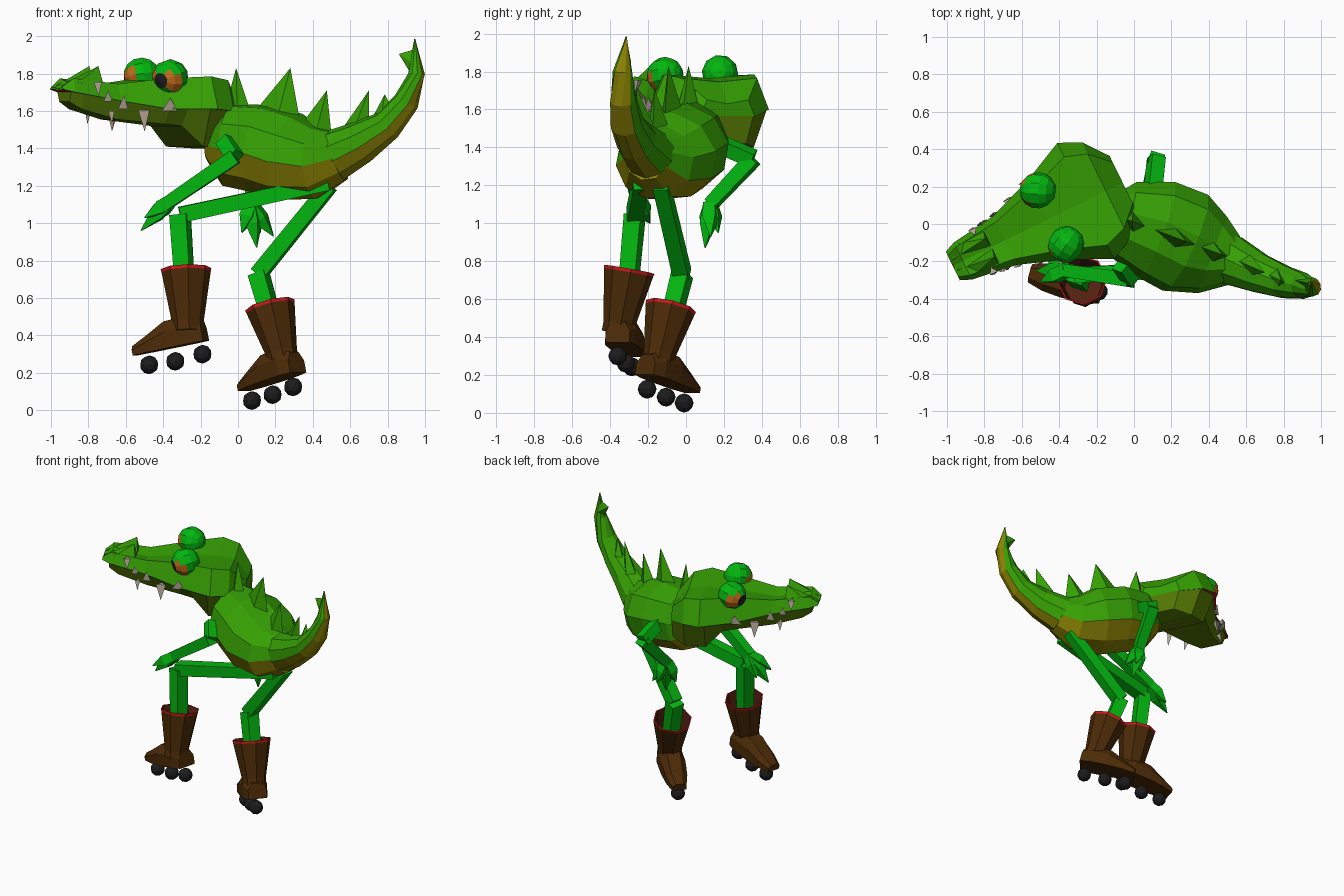
import bpy, bmesh, math
from mathutils import Vector as V

if "Cube" in bpy.data.objects:
    bpy.data.objects.remove(bpy.data.objects["Cube"])

COLOURS = {
    "skin_green": (0.036, 0.35, 0.001), "limb_green": (0.001, 0.47, 0.005),
    "jaw_olive": (0.085, 0.185, 0.001), "belly_yellow": (0.27, 0.235, 0.001),
    "boot_brown": (0.072, 0.024, 0.002), "rim_red": (0.62, 0.01, 0.012),
    "wheel_black": (0.012, 0.012, 0.013), "iris_orange": (0.56, 0.15, 0.01),
    "tooth_ivory": (0.52, 0.45, 0.36), "boot_lining": (0.09, 0.017, 0.006)}
MATS = {}
for name, rgb in COLOURS.items():
    m = bpy.data.materials.new(name)
    m.use_nodes = True
    m.diffuse_color = (*rgb, 1)
    m.node_tree.nodes["Principled BSDF"].inputs["Base Color"].default_value = (*rgb, 1)
    MATS[name] = m


def finish(name, bm, mats):
    bmesh.ops.recalc_face_normals(bm, faces=bm.faces)
    me = bpy.data.meshes.new(name)
    bm.to_mesh(me)
    bm.free()
    for c in mats:
        me.materials.append(MATS[c])
    bpy.context.collection.objects.link(bpy.data.objects.new(name, me))


def skin(name, rings, mats, rule=lambda i, k: 0):
    """Bridge closed rings of points; rule(band, side) picks the material."""
    bm = bmesh.new()
    vs = [[bm.verts.new(p) for p in r] for r in rings]
    n = len(rings[0])
    for i in range(len(vs) - 1):
        for k in range(n):
            j = (k + 1) % n
            bm.faces.new((vs[i][k], vs[i][j], vs[i + 1][j], vs[i + 1][k])).material_index = rule(i, k)
    for end, band in ((0, -1), (-1, len(vs) - 1)):
        bm.faces.new(vs[end]).material_index = rule(band, n // 2)
    finish(name, bm, mats)


def loft(name, spine, mats, rule, n=10, roll=0):
    """Tube through (x, y, z, half width, half height) stations."""
    c = [V(s[:3]) for s in spine]
    rings = []
    for i, s in enumerate(spine):
        t = (c[min(i + 1, len(c) - 1)] - c[max(i - 1, 0)]).normalized()
        side = t.cross(V((0, 0, 1))).normalized()
        up = side.cross(t)
        a = [math.radians(90 + roll - 360 * k / n) for k in range(n)]
        rings.append([c[i] + side * s[3] * math.cos(q) + up * s[4] * math.sin(q) for q in a])
    skin(name, rings, mats, rule)


def hull(name, pts, mat):
    bm = bmesh.new()
    for p in pts:
        bm.verts.new(p)
    bmesh.ops.convex_hull(bm, input=bm.verts)
    finish(name, bm, [mat])


def disc(c, t, r, n):
    """Ring of n points round c, facing along t."""
    a = t.cross(V((0.3, 1, 0.1))).normalized()
    b = t.cross(a).normalized()
    ang = [2 * math.pi * (k + 0.5) / n for k in range(n)]
    return [c + (a * math.cos(g) + b * math.sin(g)) * r for g in ang]


def beam(name, p, q, r0, r1):
    """Tapered four-sided limb piece from p to q."""
    p, q = V(p), V(q)
    skin(name, [disc(p, (q - p).normalized(), r0, 4), disc(q, (q - p).normalized(), r1, 4)], ["limb_green"])


# Body and curled tail, yellow underneath
GY = ["skin_green", "belly_yellow"]
loft("body", [(-0.15, 0.05, 1.43, .10, .10), (-0.05, 0.02, 1.42, .215, .225),
              (.12, -.03, 1.40, .275, .24), (.275, -.10, 1.355, .285, .24),
              (.42, -.165, 1.325, .22, .20), (.54, -.20, 1.36, .13, .14)], GY,
     lambda i, k: int(3 <= k <= 6), roll=12)
loft("tail", [(.51, -.19, 1.36, .14, .14), (.66, -.26, 1.435, .11, .115),
              (.80, -.31, 1.525, .09, .085), (.90, -.33, 1.65, .072, .07),
              (.955, -.335, 1.80, .052, .045), (.945, -.315, 1.985, .004, .004)], GY,
     lambda i, k: int(3 <= k <= 5), roll=-2)

# Back spines: base start x, z and end x, z, then the peak x, z
SPINES = [(-.07, 1.61, .06, 1.62, -.01, 1.83), (.10, 1.61, .33, 1.555, .28, 1.83),
          (.34, 1.53, .50, 1.47, .475, 1.71), (.54, 1.48, .70, 1.53, .70, 1.71),
          (.70, 1.53, .83, 1.60, .785, 1.69)]
ridge = lambda x: 0.01 - 0.37 * x if x < .66 else -.24 - .5 * (x - .66)
for i, (a, za, b, zb, px, pz) in enumerate(SPINES):
    mid, z = (a + b) / 2, (za + zb) / 2
    hull(f"back_spine_{i}", [(a, ridge(a), za), (b, ridge(b), zb), (mid, ridge(mid) + .055, z),
                             (mid, ridge(mid) - .055, z), (px, ridge(px), pz)], "skin_green")
hull("tail_spine", [(.93, -.33, 1.79), (.945, -.32, 1.93), (.94, -.35, 1.85), (.94, -.29, 1.85),
                    (.86, -.30, 1.905)], "skin_green")


# Head frame: t runs to the snout, s runs to the far side
def head(t, s, z):
    return V((-.06 - .9 * t - .44 * s, .22 - .44 * t + .9 * s, z))


# Upper head: t, half width, seam height, top height
UPPER = [(0, .16, 1.56, 1.65), (.1, .29, 1.60, 1.765), (.22, .345, 1.61, 1.785), (.45, .235, 1.61, 1.775),
         (.7, .145, 1.655, 1.745), (.95, .11, 1.70, 1.775), (1.01, .085, 1.715, 1.73)]
skin("upper_head", [[head(t, w, b), head(t, .76 * w, h), head(t, 0, h - .02),
                     head(t, -.76 * w, h), head(t, -w, b)] for t, w, b, h in UPPER],
     ["skin_green", "rim_red"], lambda i, k: int(k == 4))
# Lower jaw, closed against the upper one
LOWER = [(0, .15, 1.565, 1.42), (.1, .28, 1.605, 1.40), (.25, .315, 1.613, 1.41), (.36, .265, 1.612, 1.52),
         (.45, .228, 1.612, 1.53), (.7, .14, 1.657, 1.555), (.9, .108, 1.693, 1.61), (.965, .085, 1.703, 1.65)]
skin("lower_jaw", [[head(t, w, b), head(t, .72 * w, h), head(t, -.72 * w, h), head(t, -w, b)]
                   for t, w, b, h in LOWER], ["jaw_olive"])


def jaw_width(t):
    for p, q in zip(UPPER, UPPER[1:]):
        if t <= q[0]:
            return p[1] + (q[1] - p[1]) * (t - p[0]) / (q[0] - p[0])


# Teeth on both sides: t, base height, tip height, half size
TEETH = [(.455, 1.60, 1.67, .048), (.585, 1.605, 1.49, .034), (.69, 1.61, 1.685, .03),
         (.755, 1.60, 1.53, .018), (.775, 1.65, 1.71, .026), (.83, 1.755, 1.68, .024)]
for i, (t, zb, zt, r) in enumerate(TEETH):
    for side, tag in ((1, "left"), (-1, "right")):
        s = side * (jaw_width(t) + .004)
        hull(f"tooth_{tag}_{i}", [head(t - r, s, zb), head(t + r, s, zb),
                                  head(t, s - side * .035, zb), head(t, s + side * .008, zt)], "tooth_ivory")

# Nostril wedges
for side, tag in ((1, "left"), (-1, "right")):
    hull(f"nostril_{tag}", [head(1.0, side * .03, 1.735), head(.78, side * .01, 1.74),
                            head(.78, side * .10, 1.74), head(.93, side * .095, 1.75),
                            head(.79, side * .055, 1.84)], "skin_green")

# Bulging eyes looking outward, pole along the gaze: centre and heading in degrees
for tag, c, heading in (("left", (-.515, .18, 1.79), 175), ("right", (-.363, -.11, 1.78), 235)):
    h = math.radians(heading)
    gaze = V((math.cos(h), math.sin(h), -.2)).normalized()
    bm = bmesh.new()
    bmesh.ops.create_uvsphere(bm, u_segments=10, v_segments=7, radius=.098)
    turn = V((0, 0, 1)).rotation_difference(gaze).to_matrix()
    bmesh.ops.rotate(bm, verts=bm.verts, cent=(0, 0, 0), matrix=turn)
    for f in bm.faces:
        n = f.calc_center_median().normalized()
        d = n.dot(gaze)
        f.material_index = 2 if d > .9 else 1 if d > .3 and -.62 < n.z < .3 else 0
    bmesh.ops.translate(bm, verts=bm.verts, vec=V(c))
    finish(f"eye_{tag}", bm, ["limb_green", "iris_orange", "wheel_black"])

# Arms and clawed hands
ARMS = {"right": [(-.07, -.22, 1.44), (-.015, -.30, 1.355), (-.36, -.25, 1.12),
                  [(-.52, -.25, .96), (-.50, -.31, 1.03), (-.46, -.19, 1.0)]],
        "left": [(.10, .17, 1.42), (.12, .355, 1.34), (.07, .13, 1.10),
                 [(.10, .10, .87), (.19, .13, .93), (.02, .09, .95), (.12, .17, .95)]]}
for tag, (sh, el, wr, tips) in ARMS.items():
    beam(f"upper_arm_{tag}", sh, el, .055, .055)
    beam(f"forearm_{tag}", el, wr, .055, .048)
    for i, tip in enumerate(tips):
        knuckle = V(wr).lerp(V(tip), .45)
        beam(f"palm_{tag}_{i}", wr, knuckle, .045, .05)
        beam(f"claw_{tag}_{i}", knuckle, tip, .05, .003)

# Legs
LEGS = {"right": [(.48, -.24, 1.215), (-.31, -.27, 1.045), (-.28, -.31, .60)],
        "left": [(.49, -.13, 1.20), (.11, -.02, .73), (.19, -.09, .45)]}
for tag, (hip, knee, ankle) in LEGS.items():
    beam(f"thigh_{tag}", hip, knee, .055, .06)
    beam(f"shin_{tag}", knee, ankle, .066, .06)

# Skate boots: heel, toe direction, ankle centre, rim centre, wheel centres
BOOTS = {"right": [(-.18, -.36, .37), (-.29, .075, -.06), (-.268, -.355, .45), (-.278, -.30, .757),
                   [(-.19, -.36, .30), (-.335, -.317, .262), (-.475, -.285, .243)]],
         "left": [(.315, -.215, .20), (-.22, .195, -.075), (.237, -.145, .29), (.17, -.08, .563),
                  [(.295, -.205, .125), (.185, -.105, .083), (.075, -.01, .052)]]}
for tag, (heel, f, low, rim, wheels) in BOOTS.items():
    heel, f, low, rim = V(heel), V(f).normalized(), V(low), V(rim)
    axis = (rim - low).normalized()
    # Open shaft: brown outside, red rim band, dark lining
    shaft = [(low - axis * .03, .085), (low + axis * .02, .085), (rim - axis * .018, .132),
             (rim, .136), (rim, .127), (rim - axis * .18, .10)]
    skin(f"boot_shaft_{tag}", [disc(c, axis, r, 8) for c, r in shaft],
         ["boot_brown", "rim_red", "boot_lining"], lambda i, k: 2 if i >= 4 else 1 if i >= 2 else 0)
    s = V((0, 0, 1)).cross(f).normalized()
    u = f.cross(s)
    at = lambda a, b, c: heel + f * a + s * b + u * c
    foot = [(-.01, .065, .11), (.06, .085, .15), (.19, .085, .145), (.30, .075, .09), (.39, .05, .05)]
    skin(f"boot_foot_{tag}", [[at(t, w, 0), at(t, w, h * .6), at(t, w * .55, h), at(t, -w * .55, h),
                               at(t, -w, h * .6), at(t, -w, 0)] for t, w, h in foot], ["boot_brown"])
    for i, c in enumerate(wheels):
        bm = bmesh.new()
        bmesh.ops.create_icosphere(bm, subdivisions=2, radius=.05)
        bmesh.ops.translate(bm, verts=bm.verts, vec=V(c))
        finish(f"wheel_{tag}_{i}", bm, ["wheel_black"])
